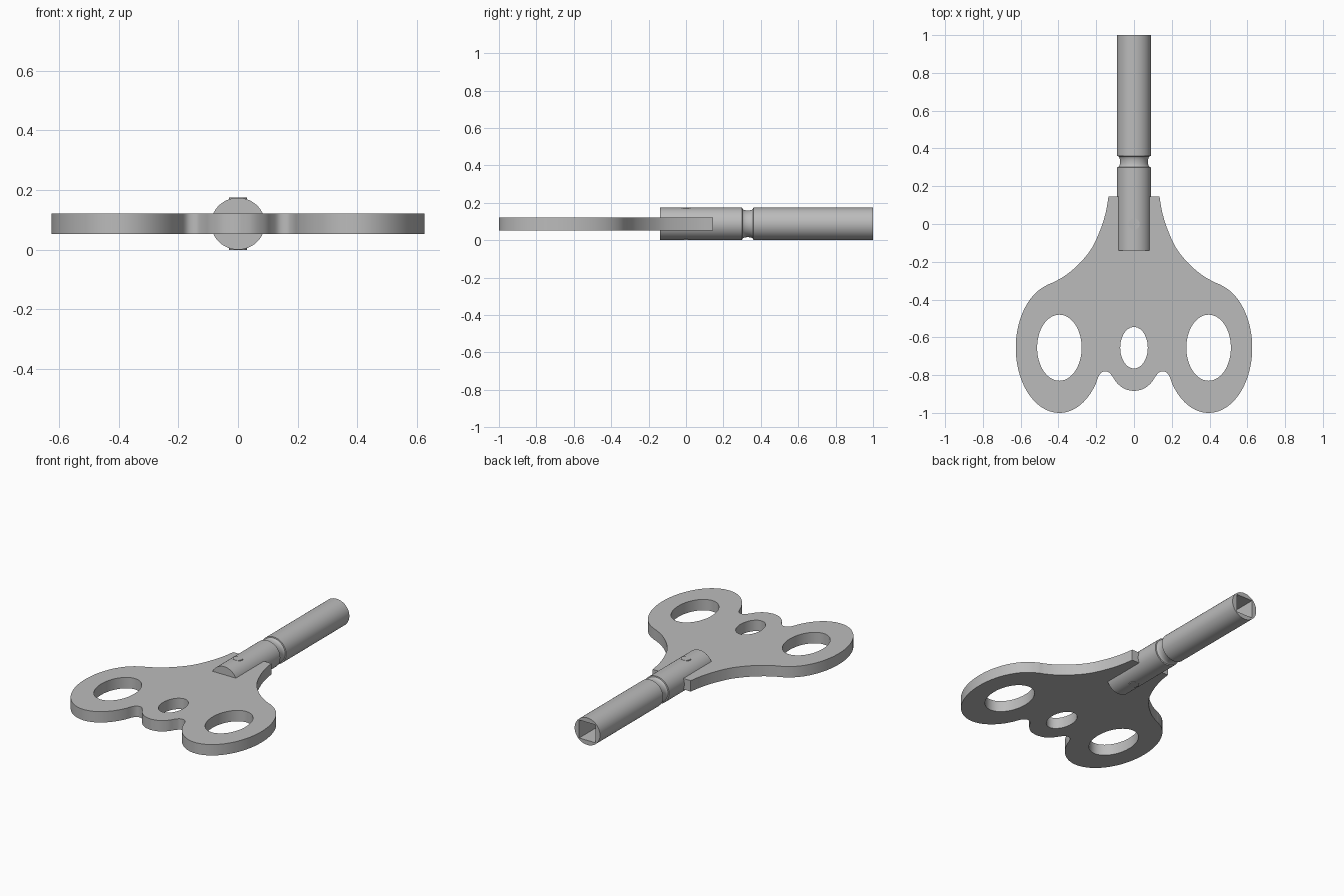
import bpy, bmesh
from math import sin, cos, pi, radians
from mathutils import Vector

if "Cube" in bpy.data.objects:
    bpy.data.objects.remove(bpy.data.objects["Cube"], do_unlink=True)

MID = 0.0875  # height of the shaft axis and of the plate's middle

steel = bpy.data.materials.new("grey steel")
steel.use_nodes = True
GREY = (0.5, 0.5, 0.5, 1)
steel.diffuse_color = GREY
steel.node_tree.nodes["Principled BSDF"].inputs["Base Color"].default_value = GREY


def select(ob):
    bpy.ops.object.select_all(action="DESELECT")
    ob.select_set(True)
    bpy.context.view_layer.objects.active = ob


def finish(ob, angle=35):
    if not ob.data.materials:
        ob.data.materials.append(steel)
    select(ob)
    bpy.ops.object.shade_smooth_by_angle(angle=radians(angle))


def ellipse(cx, cy, rx, ry, start=0.0, end=2 * pi, n=48):
    """Points along an ellipse, leaving out the end point."""
    return [Vector((cx + rx * cos(t), cy + ry * sin(t)))
            for t in (start + (end - start) * i / n for i in range(n))]


def smooth_path(pts, steps=6):
    """Catmull-Rom curve through the points."""
    p = [Vector(q) for q in pts]
    p = [2 * p[0] - p[1]] + p + [2 * p[-1] - p[-2]]
    out = []
    for a, b, c, d in zip(p, p[1:], p[2:], p[3:]):
        for i in range(steps):
            t = i / steps
            out.append(0.5 * (2 * b + (c - a) * t + (2 * a - 5 * b + 4 * c - d) * t * t
                              + (3 * b - a - 3 * c + d) * t ** 3))
    return out + [p[-2]]


# Handle plate: half outline, mirrored, with three oval holes
flank = smooth_path([(0.135, 0.145), (0.15, 0.06), (0.178, -0.03), (0.225, -0.13),
                     (0.29, -0.21), (0.36, -0.27), (0.42, -0.305), (0.455, -0.32)])
lobe = ellipse(0.395, -0.655, 0.231, 0.345, radians(72), radians(-147), 56)
notch = smooth_path([(0.201, -0.843), (0.188, -0.808), (0.172, -0.786), (0.152, -0.78),
                     (0.132, -0.786), (0.112, -0.81), (0.09, -0.842),
                     (0.05, -0.873), (0, -0.885)], 4)
half = flank + lobe + notch
outline = half + [Vector((-p.x, p.y)) for p in reversed(half[:-1])]
loops = [outline, ellipse(0, -0.655, 0.073, 0.11)]
loops += [ellipse(s * 0.395, -0.655, 0.118, 0.175) for s in (-1, 1)]

curve = bpy.data.curves.new("handle_plate", "CURVE")
curve.dimensions = "2D"
curve.fill_mode = "BOTH"
curve.extrude = 0.035
for loop in loops:
    spline = curve.splines.new("POLY")
    spline.points.add(len(loop) - 1)
    for point, co in zip(spline.points, loop):
        point.co = (co.x, co.y, 0, 1)
    spline.use_cyclic_u = True
plate = bpy.data.objects.new("handle_plate", curve)
plate.location.z = MID
bpy.context.collection.objects.link(plate)
select(plate)
bpy.ops.object.convert(target="MESH")
plate = bpy.context.object
bm = bmesh.new()
bm.from_mesh(plate.data)
bmesh.ops.remove_doubles(bm, verts=bm.verts, dist=0.0001)
bmesh.ops.recalc_face_normals(bm, faces=bm.faces)
bm.to_mesh(plate.data)
bm.free()
finish(plate)

# Shaft: turned profile with a rounded groove
R = 0.09
groove = [(R - 0.016 * sin(pi * i / 10) ** 0.7, 0.33 - 0.03 * cos(pi * i / 10))
          for i in range(1, 10)]
profile = [(0, -0.14), (R, -0.14), (R, 0.3)] + groove + [(R, 0.36), (R, 1), (0, 1)]
bm = bmesh.new()
verts = [bm.verts.new((r, y, 0)) for r, y in profile]
edges = [bm.edges.new(pair) for pair in zip(verts, verts[1:])]
bmesh.ops.spin(bm, geom=verts + edges, cent=(0, 0, 0), axis=(0, 1, 0),
               angle=2 * pi, steps=64)
bmesh.ops.remove_doubles(bm, verts=bm.verts, dist=0.0001)
bmesh.ops.recalc_face_normals(bm, faces=bm.faces)
mesh = bpy.data.meshes.new("shaft")
bm.to_mesh(mesh)
bm.free()
shaft = bpy.data.objects.new("shaft", mesh)
shaft.location.z = MID
shaft.scale.z = 0.965
bpy.context.collection.objects.link(shaft)
mesh.materials.append(steel)

# Square socket cut into the shaft's far end
bpy.ops.mesh.primitive_cube_add(size=1, location=(0, 0.9, MID))
cutter = bpy.context.object
cutter.name = "socket_cutter"
cutter.scale = (0.115, 0.6, 0.115)
cutter.hide_render = True
cutter.data.materials.append(steel)
cut = shaft.modifiers.new("socket", "BOOLEAN")
cut.operation = "DIFFERENCE"
cut.solver = "EXACT"
cut.object = cutter
select(shaft)
bpy.ops.object.modifier_apply(modifier=cut.name)
bpy.data.objects.remove(cutter, do_unlink=True)
finish(shaft)

# Cross pin holding the shaft to the plate
bpy.ops.mesh.primitive_cylinder_add(vertices=32, radius=0.03, depth=2 * MID,
                                    location=(0, 0, MID))
pin = bpy.context.object
pin.name = "cross_pin"
finish(pin)
